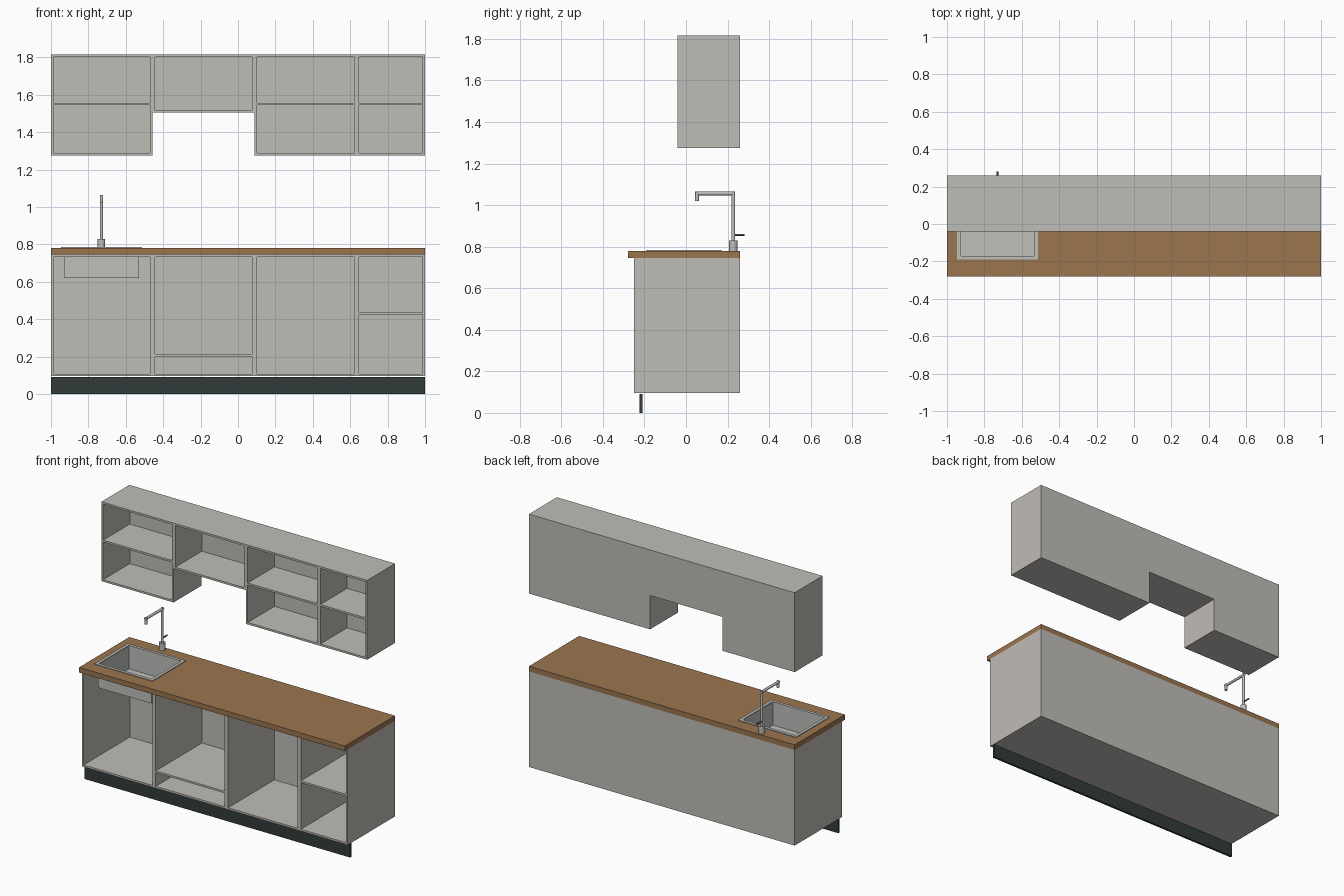
import bpy
import bmesh
import math
from mathutils import Vector, Matrix

if "Cube" in bpy.data.objects:
    bpy.data.objects.remove(bpy.data.objects["Cube"], do_unlink=True)


def material(name, rgb):
    m = bpy.data.materials.new(name)
    m.use_nodes = True
    m.diffuse_color = (*rgb, 1)
    m.node_tree.nodes["Principled BSDF"].inputs["Base Color"].default_value = (*rgb, 1)
    return m


CABINET = material("warm grey cabinet", (0.53, 0.51, 0.475))
WOOD = material("brown worktop", (0.33, 0.18, 0.08))
DARK = material("dark plinth", (0.032, 0.044, 0.044))
STEEL = material("steel", (0.52, 0.52, 0.50))
BRONZE = material("tap handle bronze", (0.16, 0.11, 0.07))


def finish(name, bm, mat):
    mesh = bpy.data.meshes.new(name)
    bm.to_mesh(mesh)
    bm.free()
    mesh.materials.append(mat)
    obj = bpy.data.objects.new(name, mesh)
    bpy.context.scene.collection.objects.link(obj)
    return obj


def add_box(bm, x, y, z):
    """Add a box given its (low, high) range on each axis."""
    size = [r[1] - r[0] for r in (x, y, z)]
    mid = [(r[0] + r[1]) / 2 for r in (x, y, z)]
    bmesh.ops.create_cube(bm, size=1, matrix=Matrix.Translation(mid) @ Matrix.Diagonal((*size, 1)))


def boxes(name, mat, *ranges):
    bm = bmesh.new()
    for r in ranges:
        add_box(bm, *r)
    return finish(name, bm, mat)


def ring(x, y, z, t):
    """Four boxes forming a rectangular frame of width t."""
    inner_y = (y[0] + t, y[1] - t)
    return [(x, (y[0], y[0] + t), z), (x, (y[1] - t, y[1]), z),
            ((x[0], x[0] + t), inner_y, z), ((x[1] - t, x[1]), inner_y, z)]


def rod(name, mat, a, b, radius):
    """Round bar between two points."""
    a, b = Vector(a), Vector(b)
    turn = (b - a).to_track_quat("Z", "Y").to_matrix().to_4x4()
    bm = bmesh.new()
    bmesh.ops.create_cone(bm, cap_ends=True, segments=24, radius1=radius, radius2=radius,
                          depth=(b - a).length, matrix=Matrix.Translation((a + b) / 2) @ turn)
    obj = finish(name, bm, mat)
    bpy.ops.object.select_all(action="DESELECT")
    obj.select_set(True)
    bpy.context.view_layer.objects.active = obj
    bpy.ops.object.shade_smooth_by_angle(angle=math.radians(40))


T = 0.013       # panel thickness
BACK = 0.26


def cabinet(name, x, front, z, shelf=None, open_top=False):
    """Open-fronted carcass: two sides, bottom, top, back and optional shelf."""
    inside = (x[0] + T, x[1] - T)
    depth = (front, BACK - T)
    top_z = (z[1] - T, z[1])
    parts = [((x[0], inside[0]), (front, BACK), z),
             ((inside[1], x[1]), (front, BACK), z),
             (inside, depth, (z[0], z[0] + T)),
             (inside, (BACK - T, BACK), z)]
    if open_top:
        parts += [(inside, (front, front + 0.06), top_z), (inside, (BACK - 0.07, BACK - T), top_z)]
    else:
        parts.append((inside, depth, top_z))
    if shelf:
        parts.append((inside, depth, (shelf, shelf + T)))
    boxes(name, CABINET, *parts)


# Cabinet columns, from the model's right to its left
columns = [("sink", (-1, -0.457), None, 1.275, 1.544),
           ("oven", (-0.457, 0.088), 0.2, 1.505, None),
           ("tall", (0.088, 0.635), None, 1.275, 1.544),
           ("narrow", (0.635, 1), 0.424, 1.275, 1.544)]
for label, x, low_shelf, wall_bottom, wall_shelf in columns:
    cabinet(label + "_base_cabinet", x, -0.25, (0.095, 0.745), low_shelf, label == "sink")
    cabinet(label + "_wall_cabinet", x, -0.04, (wall_bottom, 1.815), wall_shelf)
    boxes(label + "_plinth", DARK, (x, (-0.224, -0.209), (0, 0.092)))

# Worktop built around the sink opening
bowl_x, bowl_y = (-0.93, -0.53), (-0.175, 0.155)
wz = (0.745, 0.78)
boxes("worktop_main", WOOD, ((bowl_x[1], 1), (-0.28, BACK), wz))
boxes("worktop_end", WOOD, ((-1, bowl_x[0]), (-0.28, BACK), wz))
boxes("worktop_front_strip", WOOD, (bowl_x, (-0.28, bowl_y[0]), wz))
boxes("worktop_back_strip", WOOD, (bowl_x, (bowl_y[1], BACK), wz))

# Sink bowl and rim
boxes("sink_bowl", STEEL, (bowl_x, bowl_y, (0.62, 0.626)),
      *ring(bowl_x, bowl_y, (0.626, 0.782), 0.005))
boxes("sink_rim", STEEL, *ring((-0.947, -0.512), (-0.19, 0.17), (0.78, 0.785), 0.02))

# Tap
tx, ty, top = -0.73, 0.228, 1.056
r = 0.009
rod("tap_base", STEEL, (tx, ty, 0.78), (tx, ty, 0.83), 0.02)
rod("tap_riser", STEEL, (tx, ty, 0.83), (tx, ty, top + r), r)
rod("tap_spout", STEEL, (tx, ty + r, top), (tx, 0.045, top), r)
rod("tap_nozzle", STEEL, (tx, 0.053, top + r), (tx, 0.053, 1.02), r)
rod("tap_handle", BRONZE, (tx, ty, 0.857), (tx, 0.282, 0.857), 0.005)
